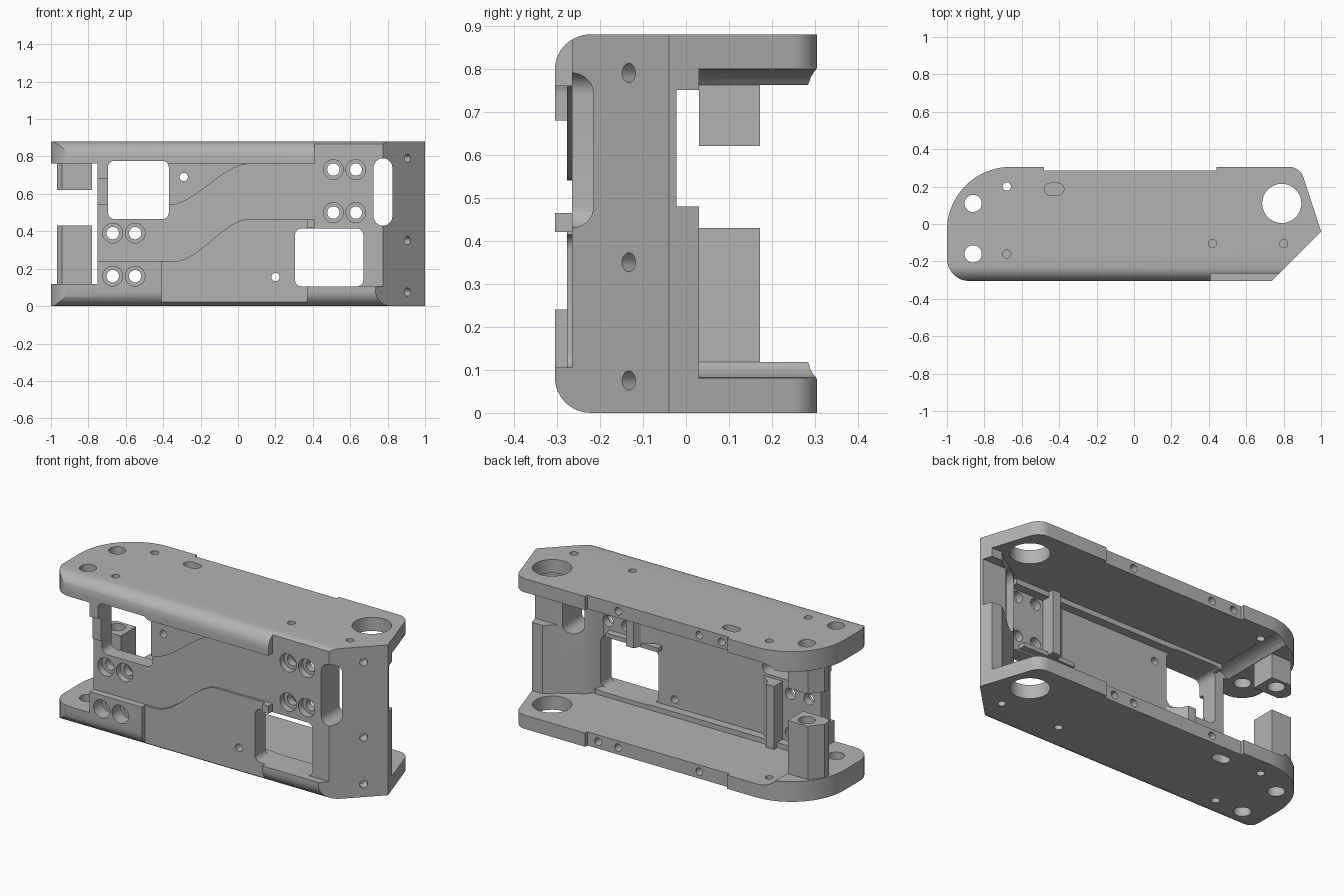
import bpy, bmesh, math
from mathutils import Vector

cube = bpy.data.objects.get("Cube")
if cube:
    bpy.data.objects.remove(cube, do_unlink=True)

metal = bpy.data.materials.new("machined grey")
metal.use_nodes = True
GREY = (0.45, 0.45, 0.45, 1)
metal.diffuse_color = GREY
metal.node_tree.nodes["Principled BSDF"].inputs["Base Color"].default_value = GREY


def prism(name, pts, axis, lo, hi):
    """Closed outline pushed along an axis from lo to hi."""
    place = {"x": lambda a, b, t: (t, a, b), "y": lambda a, b, t: (a, t, b),
             "z": lambda a, b, t: (a, b, t)}[axis]
    bm = bmesh.new()
    rings = [[bm.verts.new(place(a, b, t)) for a, b in pts] for t in (lo, hi)]
    bm.faces.new(rings[0])
    bm.faces.new(rings[1])
    for i in range(len(pts)):
        j = (i + 1) % len(pts)
        bm.faces.new((rings[0][i], rings[0][j], rings[1][j], rings[1][i]))
    bmesh.ops.recalc_face_normals(bm, faces=bm.faces)
    mesh = bpy.data.meshes.new(name)
    bm.to_mesh(mesh)
    bm.free()
    mesh.materials.append(metal)
    ob = bpy.data.objects.new(name, mesh)
    bpy.context.collection.objects.link(ob)
    return ob


def arc(cx, cy, r, a0, a1, n=8):
    return [(cx + r * math.cos(math.radians(a0 + (a1 - a0) * i / n)),
             cy + r * math.sin(math.radians(a0 + (a1 - a0) * i / n))) for i in range(n + 1)]


def rounded(x0, x1, y0, y1, r):
    return (arc(x0 + r, y0 + r, r, 180, 270) + arc(x1 - r, y0 + r, r, 270, 360)
            + arc(x1 - r, y1 - r, r, 0, 90) + arc(x0 + r, y1 - r, r, 90, 180))


def box(x0, x1, y0, y1):
    return [(x0, y0), (x1, y0), (x1, y1), (x0, y1)]


def circle(x, y, r):
    return arc(x, y, r, 0, 348.75, 31)


def s_curve(x0, z0, x1, z1, n=16):
    return [(x0 + (x1 - x0) * i / n, z0 + (z1 - z0) * (3 - 2 * i / n) * (i / n) ** 2)
            for i in range(n + 1)]


def combine(tool, op="DIFFERENCE"):
    mod = body.modifiers.new("shape", "BOOLEAN")
    mod.operation, mod.solver, mod.object = op, "EXACT", tool
    bpy.context.view_layer.objects.active = body
    bpy.ops.object.modifier_apply(modifier=mod.name)
    bpy.data.objects.remove(tool, do_unlink=True)


def cut(pts, axis, lo, hi):
    combine(prism("cutter", pts, axis, lo, hi))


def add(pts, axis, lo, hi):
    combine(prism("addition", pts, axis, lo, hi), "UNION")


# Body: plan outline intersected with the rounded side profile
plan = (arc(-0.88, -0.185, 0.12, 180, 270) + [(0.735, -0.305), (1, -0.04)]
        + arc(0.83, 0.225, 0.08, 15, 90)
        + [(0.44, 0.305), (0.44, 0.285), (-0.48, 0.285), (-0.48, 0.305)]
        + arc(-0.66, -0.035, 0.34, 90, 180, 20))
body = prism("bracket_body", plan, "z", 0, 0.88)
side = ([(0.4, 0), (0.4, 0.88)] + arc(-0.222, 0.797, 0.083, 90, 180)
        + arc(-0.222, 0.083, 0.083, 180, 270))
combine(prism("side_profile", side, "x", -1.2, 1.2), "INTERSECT")

# Open inside, leaving the end post
cut([(-0.7, -0.18), (0.66, -0.18), (0.72, -0.1), (0.85, -0.02), (0.91, 0.03),
     (1.2, 0.03), (1.2, 0.5), (-0.7, 0.5)], "z", 0.08, 0.80)
cut([(-0.69, 0.08), (-0.73, 0.087), (-0.76, 0.1), (-0.78, 0.12), (-0.78, 0.76),
     (-0.76, 0.78), (-0.73, 0.793), (-0.69, 0.8)], "y", -0.18, 0.5)
cut(box(-1.2, -0.75, 0.118, 0.762), "y", -0.5, 0.5)
cut(box(-0.022, 0.5, 0.48, 0.75), "x", 0.6, 1.2)

# Inner ledges, coves and rib behind the front wall
for z0, z1 in ((0.07, 0.11), (0.77, 0.81)):
    add(box(-0.7, 0.68, -0.2, -0.13), "z", z0, z1)
for s, x, z0, z1 in ((1, -0.5, 0.07, 0.45), (-1, 0.46, 0.43, 0.81)):
    cove = [(-0.2, 0), (-0.1, 0), (-0.1, 0.05), (-0.14, 0.07), (-0.165, 0.11), (-0.2, 0.16)]
    add([(x + s * d, y) for y, d in cove], "z", z0, z1)
add(box(0.28, 0.62, 0.425, 0.45), "y", -0.2, -0.14)

# Stepped recesses on the front
right_edge = [(0.37, 0.105), (0.9, 0.105), (0.9, 1), (0.41, 1), (0.41, 0.76)]
cut([(-0.8, 0.24), (-0.41, 0.24), (-0.41, -0.1), (0.37, -0.1)] + right_edge
    + [(-0.69, 0.76), (-0.69, 0.68), (-0.8, 0.68)], "y", -0.5, -0.277)
cut([(-0.8, 0.24)] + s_curve(-0.34, 0.24, 0.06, 0.465) + [(0.37, 0.465)] + right_edge
    + s_curve(0.06, 0.76, -0.37, 0.54) + [(-0.8, 0.54)], "y", -0.5, -0.265)
add(box(0.37, 0.41, 0.42, 0.465), "y", -0.305, -0.25)

# Windows and the end slot
cut(rounded(-0.695, -0.37, 0.465, 0.777, 0.035), "y", -0.5, -0.05)
cut(rounded(0.305, 0.67, 0.105, 0.415, 0.035), "y", -0.5, -0.05)
cut(rounded(0.725, 0.825, 0.43, 0.79, 0.0499), "y", -0.5, 0.05)

# Clamp blocks at the open end
block = [(-0.94, 0.03), (-0.78, 0.03), (-0.78, 0.172), (-0.91, 0.172), (-0.968, 0.1),
         (-0.968, 0.06)]
add(block, "z", 0.05, 0.43)
add(block, "z", 0.62, 0.83)

# Counterbored screw holes and plain holes in the front wall
for xs, zs in (((0.51, 0.63), (0.73, 0.5)), ((-0.67, -0.55), (0.39, 0.16))):
    for x in xs:
        for z in zs:
            cut(circle(x, z, 0.053), "y", -0.5, -0.225)
            cut(circle(x, z, 0.033), "y", -0.5, 0)
for x, z in ((-0.29, 0.69), (0.2, 0.155)):
    cut(circle(x, z, 0.022), "y", -0.5, -0.1)

# Vertical holes: through both plates, then blind
for x, y, r in ((0.79, 0.11, 0.105), (-0.86, 0.11, 0.046), (-0.86, -0.16, 0.046),
                (-0.68, 0.2, 0.022)):
    cut(circle(x, y, r), "z", -0.1, 1)
for lo, hi in ((-0.1, 0.06), (0.82, 1)):
    for x, y in ((-0.68, -0.16), (0.42, -0.105), (0.8, -0.105)):
        cut(circle(x, y, 0.022), "z", lo, hi)
    cut(rounded(-0.478, -0.375, 0.155, 0.218, 0.03), "z", lo, hi)

# Holes along the back edges of the plates
for z, xs in ((0.84, (0.24, -0.285, -0.43)), (0.04, (0.37, 0.24, -0.285))):
    for x in xs:
        cut(circle(x, z, 0.022), "y", 0.22, 0.5)

# Holes square to the slanted end face
for z in (0.79, 0.35, 0.075):
    drill = prism("drill", circle(0, 0, 0.022), "z", -0.06, 0.06)
    normal = Vector((1, -1, 0))
    drill.rotation_euler = normal.to_track_quat("Z", "Y").to_euler()
    drill.location = (0.907, -0.133, z)
    bpy.context.view_layer.update()
    combine(drill)

body.select_set(True)
bpy.context.view_layer.objects.active = body
bpy.ops.object.shade_smooth_by_angle(angle=math.radians(30))
